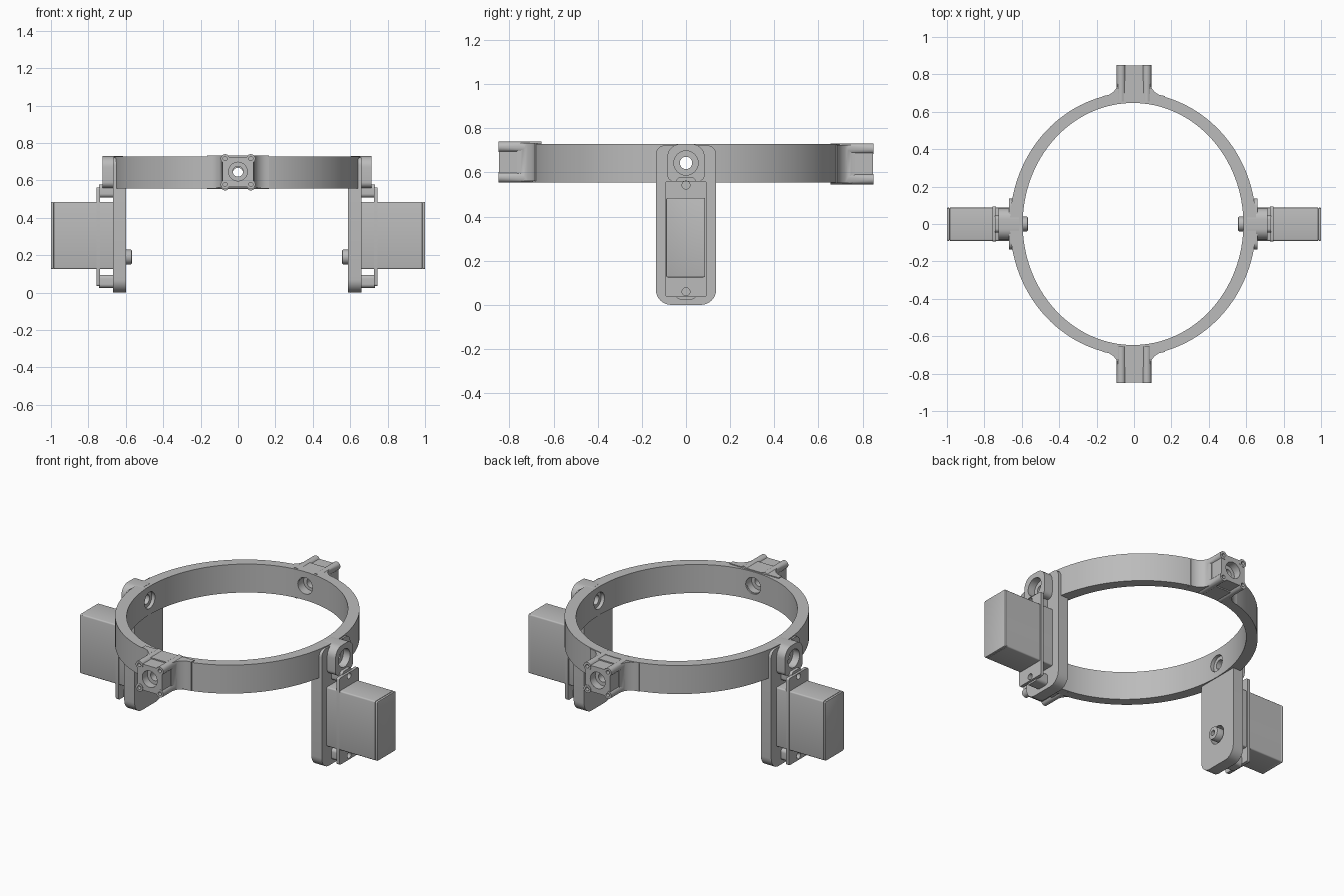
import bpy, bmesh, math
from mathutils import Matrix, Vector

if "Cube" in bpy.data.objects:
    bpy.data.objects.remove(bpy.data.objects["Cube"], do_unlink=True)

grey = bpy.data.materials.new("plain grey")
grey.use_nodes = True
GREY = (0.5, 0.5, 0.5, 1)
grey.diffuse_color = GREY
grey.node_tree.nodes["Principled BSDF"].inputs["Base Color"].default_value = GREY

HUB_Z = 0.643   # height of the ring's pivot axes
SHIFT = -0.005  # ring and arms sit slightly off centre


def place(axis, u, v, w):
    """Profile coordinates u, v and depth w along the given axis."""
    return Vector({"x": (w, u, v), "y": (u, w, v), "z": (u, v, w)}[axis])


def prism(name, axis, points, w0, w1):
    bm = bmesh.new()
    base = bm.faces.new([bm.verts.new(place(axis, u, v, w0)) for u, v in points])
    out = bmesh.ops.extrude_face_region(bm, geom=[base])
    moved = [g for g in out["geom"] if isinstance(g, bmesh.types.BMVert)]
    bmesh.ops.translate(bm, verts=moved, vec=place(axis, 0, 0, w1 - w0))
    bmesh.ops.recalc_face_normals(bm, faces=bm.faces)
    mesh = bpy.data.meshes.new(name)
    bm.to_mesh(mesh)
    bm.free()
    mesh.materials.append(grey)
    obj = bpy.data.objects.new(name, mesh)
    bpy.context.collection.objects.link(obj)
    return obj


def ellipse(u, v, ru, rv=None, n=32):
    rv = rv or ru
    return [(u + ru * math.cos(math.tau * i / n), v + rv * math.sin(math.tau * i / n))
            for i in range(n)]


def rounded(u0, u1, v0, v1, low, high, n=8):
    """Rectangle with separate bottom and top corner radii."""
    corners = [(u1 - high, v1 - high, high, 0), (u0 + high, v1 - high, high, 1),
               (u0 + low, v0 + low, low, 2), (u1 - low, v0 + low, low, 3)]
    return [(u + r * math.cos((q + i / n) * math.pi / 2),
             v + r * math.sin((q + i / n) * math.pi / 2))
            for u, v, r, q in corners for i in range(n + 1)]


def activate(obj):
    bpy.ops.object.select_all(action="DESELECT")
    obj.select_set(True)
    bpy.context.view_layer.objects.active = obj


def boolean(obj, other, operation):
    activate(obj)
    mod = obj.modifiers.new("boolean", "BOOLEAN")
    mod.operation, mod.object, mod.solver = operation, other, "EXACT"
    bpy.ops.object.modifier_apply(modifier=mod.name)
    bpy.data.objects.remove(other, do_unlink=True)


def hole(obj, axis, u, v, r, w0, w1):
    boolean(obj, prism("cutter", axis, ellipse(u, v, r), min(w0, w1), max(w0, w1)),
            "DIFFERENCE")


def smooth(obj, angle=35):
    activate(obj)
    bpy.ops.object.shade_smooth_by_angle(angle=math.radians(angle))


def bevel(obj, width):
    activate(obj)
    mod = obj.modifiers.new("bevel", "BEVEL")
    mod.width, mod.segments = width, 2
    bpy.ops.object.modifier_apply(modifier=mod.name)


# Ring band, slightly narrower across x
ring = prism("ring", "z", ellipse(SHIFT, 0, 0.658, 0.703, 128), 0.555, 0.728)
boolean(ring, prism("cutter", "z", ellipse(SHIFT, 0, 0.59, 0.647, 128), 0.5, 0.8),
        "DIFFERENCE")
hole(ring, "y", 0, HUB_Z, 0.05, -0.9, 0.9)
hole(ring, "x", 0, HUB_Z, 0.05, -0.9, 0.9)

# Front and back pivot hubs
for s, side in ((-1, "front"), (1, "back")):
    z = HUB_Z - s * 0.004
    # flared root that blends the hub into the ring
    arc = [(0.165 - 0.08 * math.sin(a), 0.765 - 0.08 * math.cos(a))
           for a in [math.pi / 2 * i / 8 for i in range(9)]]
    half = [(0.165, 0.655)] + arc
    flare = half + [(-x, y) for x, y in reversed(half)]
    root = prism(side + "_hub_root", "z", [(x, s * y) for x, y in flare], z - 0.086, z + 0.086)
    # hub core with four screw tubes along its corners
    hub = prism(side + "_hub", "y", rounded(-0.082, 0.082, z - 0.079, z + 0.079, 0.01, 0.01),
                s * 0.655, s * 0.848)
    for i in (-1, 1):
        for k in (-1, 1):
            u, v = i * 0.069, z + k * 0.069
            tube = prism("tube", "y", ellipse(u, v, 0.024, n=24), s * 0.655, s * 0.85)
            boolean(hub, tube, "UNION")
    boolean(hub, root, "UNION")
    for i in (-1, 1):
        for k in (-1, 1):
            hole(hub, "y", i * 0.069, z + k * 0.069, 0.011, s * 0.78, s * 0.9)
    hole(hub, "y", 0, z, 0.028, s * 0.6, s * 0.9)
    hole(hub, "y", 0, z, 0.05, s * 0.8, s * 0.9)
    hole(hub, "y", 0, z, 0.05, s * 0.6, s * 0.7)
    smooth(hub)

# Side arms with motors
for s, side in ((-1, "right"), (1, "left")):
    def at(x):
        return s * x + SHIFT

    # hanging arm plate with a round opening for the motor shaft
    arm = prism(side + "_arm", "x", rounded(-0.137, 0.137, 0, 0.722, 0.07, 0.04),
                at(0.594), at(0.664))
    hole(arm, "x", 0, 0.19, 0.055, at(0.5), at(0.655))
    hole(arm, "x", 0, HUB_Z, 0.05, at(0.5), at(0.8))
    smooth(arm)

    # raised pivot boss
    boss = prism(side + "_boss", "x", rounded(-0.085, 0.085, 0.56, 0.729, 0.03, 0.06),
                 at(0.61), at(0.72))
    hole(boss, "x", 0, HUB_Z, 0.028, at(0.5), at(0.8))
    hole(boss, "x", 0, HUB_Z, 0.055, at(0.675), at(0.8))
    smooth(boss)

    # motor case
    case = prism(side + "_motor_case", "x", rounded(-0.09, 0.087, 0.125, 0.485, 0.008, 0.008, 3),
                 at(0.66), s * 0.985)
    lid = prism(side + "_motor_lid", "x", rounded(-0.09, 0.087, 0.125, 0.485, 0.008, 0.008, 3),
                s * 0.985, s)
    bevel(lid, 0.005)
    smooth(case)
    smooth(lid)

    # mounting ears, stand-off posts and screw holes
    ear = prism(side + "_motor_ears", "x", rounded(-0.093, 0.093, 0.035, 0.562, 0.01, 0.01, 3),
                at(0.732), at(0.752))
    for z, label in ((0.06, "lower"), (0.543, "upper")):
        hole(ear, "x", 0, z, 0.018, at(0.7), at(0.8))
        post = prism(f"{side}_{label}_post", "x",
                     rounded(-0.045, 0.045, z - 0.035, z + 0.035, 0.02, 0.02), at(0.66), at(0.738))
        hole(post, "x", 0, z, 0.018, at(0.7), at(0.8))
        smooth(post)
    smooth(ear)

    # output shaft poking through the arm
    shaft = prism(side + "_motor_shaft", "x", ellipse(0, 0.19, 0.039), at(0.562), at(0.66))
    bevel(shaft, 0.006)
    hole(shaft, "x", 0, 0.19, 0.016, at(0.5), at(0.6))
    smooth(shaft)

smooth(ring)
